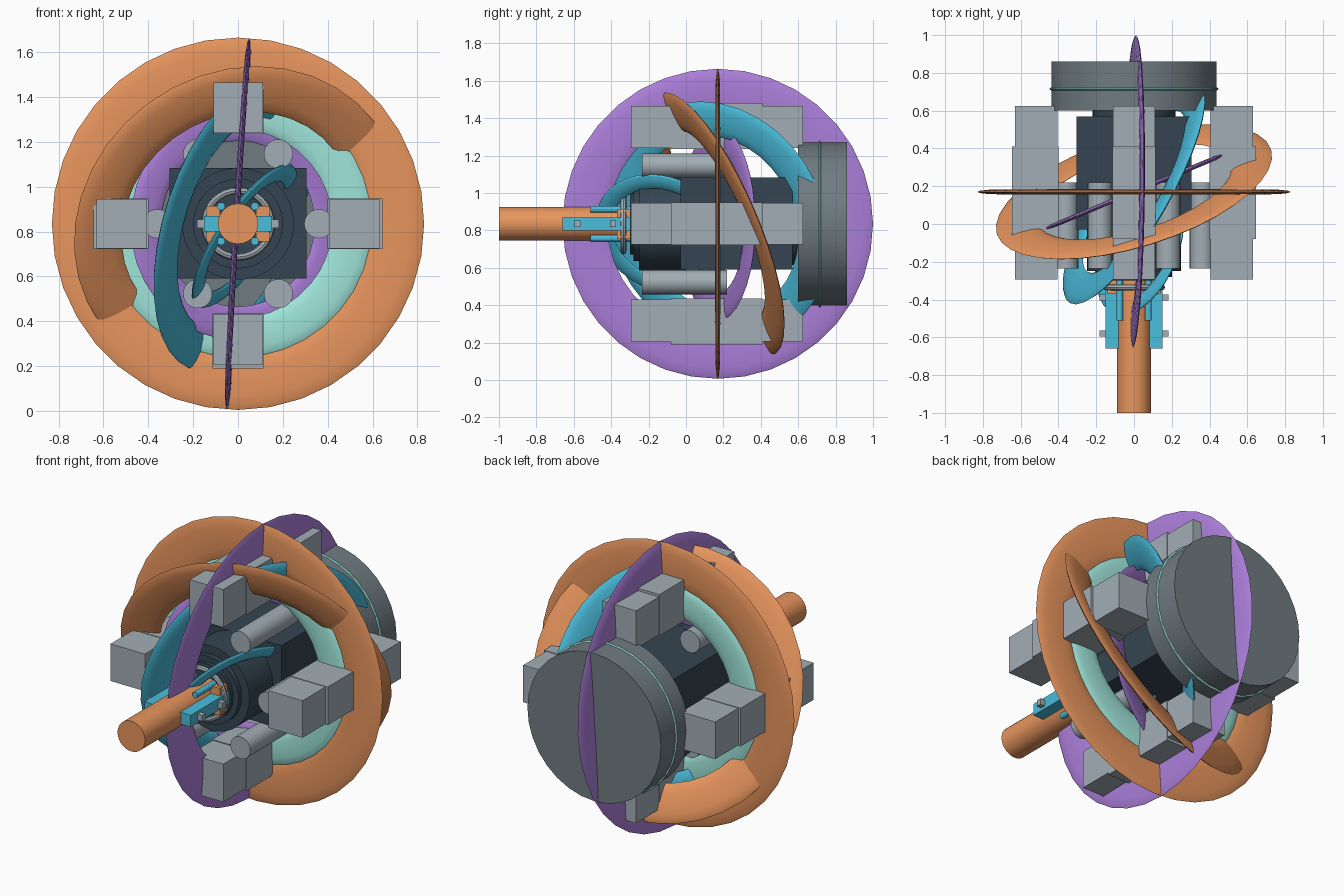
import bpy, math
from mathutils import Vector, Matrix

if "Cube" in bpy.data.objects:
    bpy.data.objects.remove(bpy.data.objects["Cube"])

CZ = 0.835                      # height of the main axis
HUB = Vector((0, 0.17, CZ))     # shared centre of the gimbal rings


def material(name, rgb):
    m = bpy.data.materials.new(name)
    m.diffuse_color = (*rgb, 1)
    m.use_nodes = True
    m.node_tree.nodes["Principled BSDF"].inputs["Base Color"].default_value = m.diffuse_color
    return m


ORANGE = material("orange", (0.80, 0.30, 0.11))
PURPLE = material("purple", (0.43, 0.22, 0.73))
CYAN = material("cyan", (0.07, 0.51, 0.72))
AQUA = material("aqua", (0.35, 0.79, 0.71))
DARK = material("dark_slate", (0.035, 0.06, 0.085))
STEEL = material("steel", (0.16, 0.20, 0.22))
GREY = material("light_grey", (0.36, 0.42, 0.46))


def finish(name, mat):
    ob = bpy.context.object
    ob.name = name
    ob.data.materials.append(mat)
    return ob


def box(name, lo, hi, mat, spin=0):
    # box between two corners given relative to the main axis, spun around it
    lo, hi = Vector(lo), Vector(hi)
    bpy.ops.mesh.primitive_cube_add(size=1)
    ob = finish(name, mat)
    place = Matrix.Translation((lo + hi) / 2) @ Matrix.Diagonal((*(hi - lo), 1))
    ob.data.transform(Matrix.Rotation(spin, 4, 'Y') @ place)
    ob.location.z = CZ
    return ob


def rod(name, r, y0, y1, mat, x=0, z=0, sides=32):
    # cylinder lying along y
    bpy.ops.mesh.primitive_cylinder_add(
        vertices=sides, radius=r, depth=y1 - y0,
        location=(x, (y0 + y1) / 2, CZ + z), rotation=(math.pi / 2, 0, 0))
    ob = finish(name, mat)
    bpy.ops.object.shade_smooth_by_angle()
    return ob


def ring(name, outer, inner, half, normal, mat, centre=HUB):
    # torus flattened into a lens-shaped band
    minor = (outer - inner) / 2
    bpy.ops.mesh.primitive_torus_add(
        major_radius=outer - minor, minor_radius=minor,
        major_segments=36, minor_segments=12, location=centre)
    ob = finish(name, mat)
    ob.data.transform(Matrix.Diagonal((1, 1, half / minor, 1)))
    ob.rotation_euler = Vector(normal).to_track_quat('Z', 'Y').to_euler()
    bpy.ops.object.shade_smooth_by_angle()
    return ob


# nested gimbal rings
ring("outer_ring", 0.83, 0.59, 0.013, (0, 1, 0), ORANGE)
ring("upright_ring", 0.83, 0.59, 0.013, (1, -0.012, -0.06), PURPLE)
ring("tilted_ring", 0.76, 0.54, 0.018, (-0.272, 0.883, 0.382), ORANGE)
ring("slanted_ring", 0.68, 0.49, 0.018, (0.83, -0.48, -0.27), CYAN)
ring("inner_ring", 0.60, 0.42, 0.015, (0, 1, 0), AQUA)
ring("small_ring", 0.52, 0.37, 0.012, (-0.384, 0.923, 0), PURPLE)
ring("front_ring", 0.38, 0.29, 0.015, (-0.79, 0.30, 0.54), CYAN, (0.03, -0.12, 0.78))

# central housing
box("core_housing", (-0.305, -0.03, -0.245), (0.305, 0.57, 0.248), DARK)
rod("front_housing", 0.25, -0.25, 0, DARK)
rod("front_step", 0.20, -0.28, -0.2, DARK)
rod("front_nose", 0.165, -0.30, -0.2, DARK)
rod("rear_housing", 0.22, 0.5, 0.62, DARK)

# rear drum with its seal
rod("rear_drum", 0.438, 0.60, 0.86, STEEL)
ring("drum_seal", 0.447, 0.42, 0.008, (0, 1, 0), AQUA, (0, 0.715, CZ))

# four frame bars, each with a thicker sleeve
for i in range(4):
    a = i * math.pi / 2
    box(f"frame_bar_{i}", (0.405, -0.295, -0.11), (0.63, 0.625, 0.11), GREY, a)
    box(f"bar_sleeve_{i}", (0.40, -0.08, -0.113), (0.645, 0.41, 0.113), GREY, a)

# six round canisters
for i in range(6):
    a = i * math.pi / 3
    rod(f"canister_{i}", 0.065, -0.235, 0.22, GREY,
        0.36 * math.cos(a), 0.36 * math.sin(a), 24)

# handle and its collar
rod("handle", 0.09, -1.0, -0.2, ORANGE)
bpy.ops.mesh.primitive_torus_add(
    major_radius=0.148, minor_radius=0.016, major_segments=32, minor_segments=8,
    location=(0, -0.335, CZ), rotation=(math.pi / 2, 0, 0))
finish("collar", GREY)
bpy.ops.object.shade_smooth_by_angle()

# clamps, bolts and guide rods on both sides of the handle
for s, side in ((-1, "left"), (1, "right")):
    spin = 0 if s > 0 else math.pi
    box(f"clamp_{side}", (0.08, -0.66, -0.035), (0.152, -0.28, 0.035), CYAN, spin)
    for j, y in enumerate((-0.58, -0.39)):
        box(f"bolt_{side}_{j}", (0.14, y - 0.016, -0.018), (0.182, y + 0.016, 0.018), GREY, spin)
    for t in (-1, 1):
        tag = "upper" if t > 0 else "lower"
        rod(f"guide_{side}_{tag}", 0.018, -0.51, -0.28, CYAN, s * 0.075, t * 0.078, 12)
        z0, z1 = sorted((t * 0.035, t * 0.08))
        box(f"pad_{side}_{tag}", (0.08, -0.37, z0), (0.14, -0.26, z1), ORANGE, spin)
